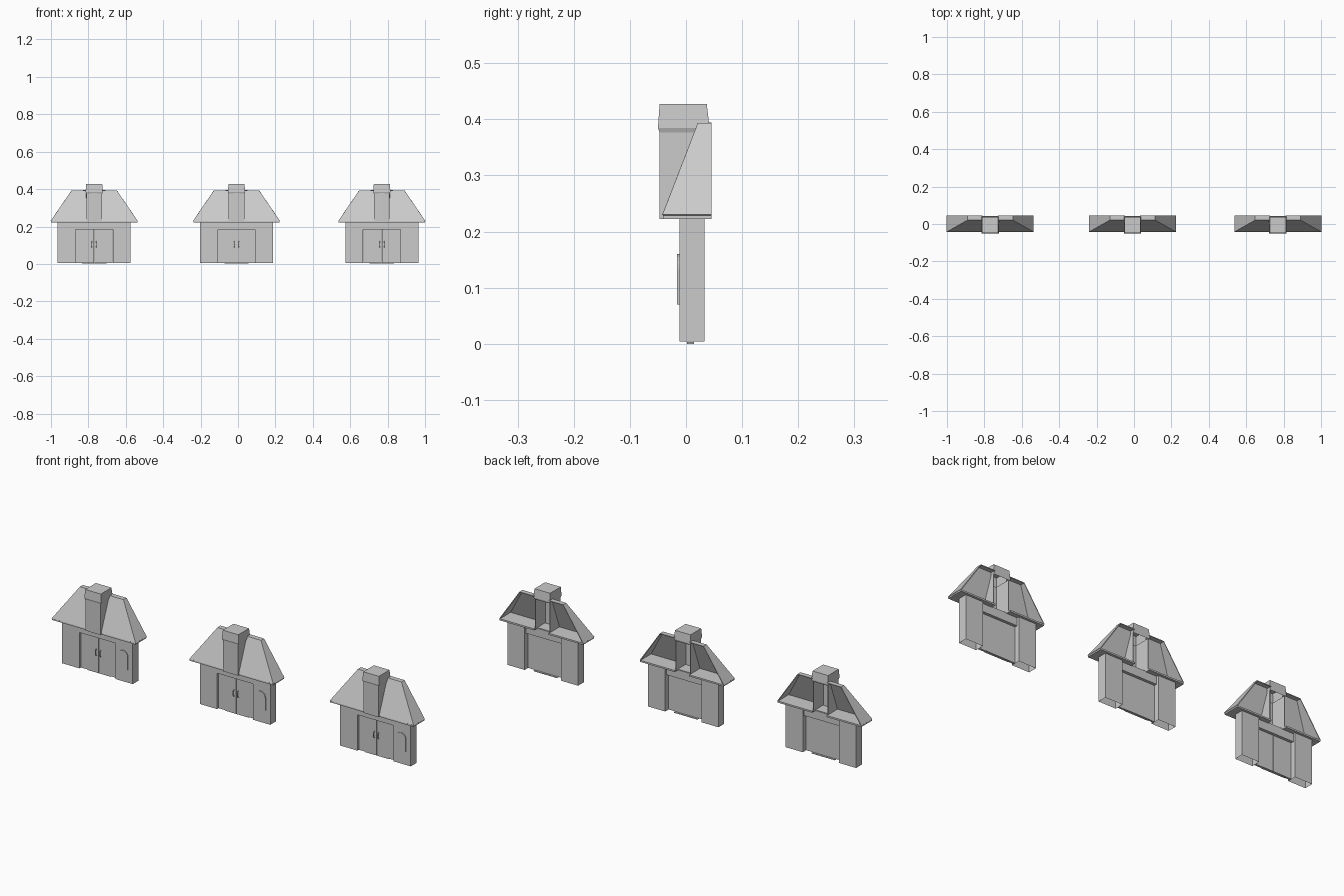
import bpy, bmesh, math
from mathutils import Vector

cube = bpy.data.objects.get("Cube")
if cube:
    bpy.data.objects.remove(cube, do_unlink=True)

grey = bpy.data.materials.new("light_grey")
grey.use_nodes = True
tone = (0.6, 0.6, 0.6, 1)
grey.diffuse_color = tone
grey.node_tree.nodes["Principled BSDF"].inputs["Base Color"].default_value = tone


def finish(name, bm, x, thickness=0, mirror=False):
    """Turn a bmesh into a part standing at house position x."""
    bmesh.ops.recalc_face_normals(bm, faces=bm.faces[:])
    mesh = bpy.data.meshes.new(name)
    bm.to_mesh(mesh)
    bm.free()
    mesh.materials.append(grey)
    obj = bpy.data.objects.new(name, mesh)
    obj.location.x = x
    bpy.context.collection.objects.link(obj)
    if thickness:
        mod = obj.modifiers.new("shell", "SOLIDIFY")
        mod.thickness = thickness
        mod.offset = 0
    if mirror:
        obj.modifiers.new("mirror", "MIRROR").use_mirror_merge = False
    return obj


def box(name, x, xs, ys, zs, mirror=False, open_bottom=False):
    bm = bmesh.new()
    bmesh.ops.create_cube(bm, size=1)
    for v in bm.verts:
        v.co = Vector([r[0] + (c + 0.5) * (r[1] - r[0])
                       for c, r in zip(v.co, (xs, ys, zs))])
    if open_bottom:
        low = [f for f in bm.faces if f.calc_center_median().z < zs[0] + 1e-5]
        bmesh.ops.delete(bm, geom=low, context="FACES_ONLY")
    return finish(name, bm, x, mirror=mirror)


def sheet(name, x, polygons, thickness, mirror=True):
    bm = bmesh.new()
    for poly in polygons:
        bm.faces.new([bm.verts.new(p) for p in poly])
    bmesh.ops.remove_doubles(bm, verts=bm.verts[:], dist=1e-5)
    return finish(name, bm, x, thickness, mirror)


def rings(name, x, levels):
    """Stack rectangles (half width, front, back, height) and cap the top."""
    bm = bmesh.new()
    loops = [[bm.verts.new(p) for p in
              ((-w, f, z), (w, f, z), (w, b, z), (-w, b, z))]
             for w, f, b, z in levels]
    for lo, hi in zip(loops, loops[1:]):
        for i in range(4):
            j = (i + 1) % 4
            bm.faces.new((lo[i], lo[j], hi[j], hi[i]))
    bm.faces.new(loops[-1])
    return finish(name, bm, x)


def house(x):
    # Walls around the doorway
    box("wall_pillar", x, (0.1, 0.195), (-0.012, 0.033), (0.004, 0.224), True, True)
    box("door_header", x, (-0.1, 0.1), (-0.012, 0.022), (0.183, 0.224))
    box("door_leaf", x, (0.0006, 0.0985), (-0.002, 0.008), (0.005, 0.183), True)
    box("door_sill", x, (-0.065, 0.065), (0.002, 0.014), (0, 0.003))

    # Bowed door handles
    bm = bmesh.new()
    for i in range(6):
        spots = []
        for k in (i, i + 1):
            a = math.pi * k / 6
            spots.append(Vector((0.012, -0.002 - 0.009 * math.sin(a),
                                 0.105 - 0.016 * math.cos(a))))
        step = spots[1] - spots[0]
        made = bmesh.ops.create_cone(bm, segments=6, radius1=0.002, radius2=0.002,
                                     depth=step.length, cap_ends=True)["verts"]
        turn = step.to_track_quat("Z", "Y")
        for v in made:
            v.co = turn @ v.co + (spots[0] + spots[1]) / 2
    finish("door_handle", bm, x, mirror=True)

    # Arched plate on one pillar
    arch = [(0.115, 0.07), (0.17, 0.07)]
    arch += [(0.1425 + 0.0275 * math.cos(math.pi * i / 10),
              0.1325 + 0.0275 * math.sin(math.pi * i / 10)) for i in range(11)]
    sheet("arched_plate", x, [[(u, -0.014, w) for u, w in arch]], 0.004, False)

    # Soffit and open-backed hipped roof, split by the chimney
    front, back, eave, ridge, top = -0.041, 0.045, 0.231, 0.022, 0.392
    box("soffit", x, (0.041, eave), (front, back), (0.222, 0.23), True)
    box("soffit_bridge", x, (-0.041, 0.041), (front, 0.02), (0.222, 0.227))
    n, w, z = 0.041, 0.12, 0.229
    sheet("roof_slopes", x, [
        [(n, front, z), (eave, front, z), (w, ridge, top), (n, ridge, top)],
        [(eave, front, z), (eave, back, z), (w, back, top), (w, ridge, top)],
        [(n, ridge, top), (w, ridge, top), (w, back, top), (n, back, top)],
    ], 0.004)

    # Chimney channel, open at the back, with a tapered cap
    c, f, b, base, neck = 0.041, -0.046, 0.035, 0.222, 0.38
    sheet("chimney_shaft", x, [
        [(0, f, base), (c, f, base), (c, f, neck), (0, f, neck)],
        [(c, f, base), (c, b, base), (c, b, neck), (c, f, neck)],
    ], 0.003)
    rings("chimney_cap", x, [(0.043, -0.047, 0.04, 0.377),
                             (0.046, -0.05, 0.042, 0.385),
                             (0.043, -0.047, 0.037, 0.427)])


for place in (-0.769, -0.008, 0.769):
    house(place)
